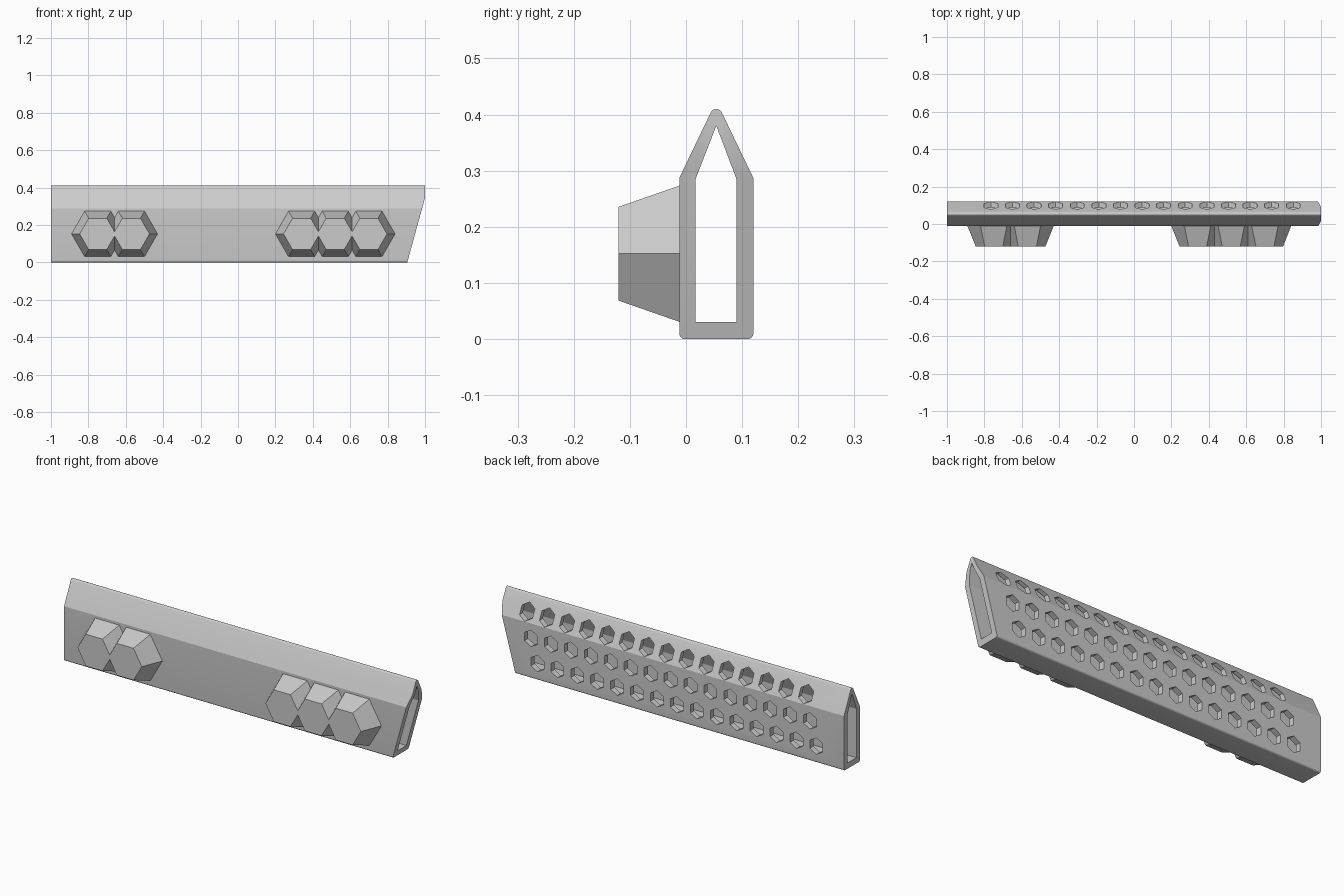
import bpy, bmesh, math

if "Cube" in bpy.data.objects:
    bpy.data.objects.remove(bpy.data.objects["Cube"])

grey = bpy.data.materials.new("light_grey")
grey.diffuse_color = (0.6, 0.6, 0.6, 1)
grey.use_nodes = True
grey.node_tree.nodes["Principled BSDF"].inputs["Base Color"].default_value = grey.diffuse_color


def loft(bm, ring_a, ring_b):
    """Closed solid between two matching rings of 3D points."""
    a = [bm.verts.new(p) for p in ring_a]
    b = [bm.verts.new(p) for p in ring_b]
    n = len(a)
    bm.faces.new(a)
    bm.faces.new(b[::-1])
    for i in range(n):
        bm.faces.new((a[i], b[i], b[(i + 1) % n], a[(i + 1) % n]))


def make(name, pairs):
    bm = bmesh.new()
    for ring_a, ring_b in pairs:
        loft(bm, ring_a, ring_b)
    bmesh.ops.recalc_face_normals(bm, faces=bm.faces)
    mesh = bpy.data.meshes.new(name)
    bm.to_mesh(mesh)
    bm.free()
    mesh.materials.append(grey)
    obj = bpy.data.objects.new(name, mesh)
    bpy.context.collection.objects.link(obj)
    return obj


def arc(cy, cz, r, a0, a1, n):
    angles = [math.radians(a0 + (a1 - a0) * i / n) for i in range(n + 1)]
    return [(cy + r * math.cos(a), cz + r * math.sin(a)) for a in angles]


def along_x(profile, x0, x1):
    return ([(x0, y, z) for y, z in profile], [(x1, y, z) for y, z in profile])


def hexagon(cx, y, cz, r, turn=0):
    return [(cx + r * math.cos(math.radians(60 * i + turn)), y,
             cz + r * math.sin(math.radians(60 * i + turn))) for i in range(6)]


def cut(obj, cutter):
    cutter.hide_render = True
    mod = obj.modifiers.new(cutter.name, 'BOOLEAN')
    mod.operation = 'DIFFERENCE'
    mod.solver = 'EXACT'
    mod.object = cutter
    bpy.context.view_layer.objects.active = obj
    bpy.ops.object.modifier_apply(modifier=mod.name)
    bpy.data.objects.remove(cutter)


# Gabled tube with rounded lower corners and ridge
MID = 0.054
outer = (arc(-0.002, 0.01, 0.01, 180, 270, 6)
         + arc(0.11, 0.01, 0.01, 270, 360, 6)
         + [(0.12, 0.287)] + arc(MID, 0.399, 0.011, 25, 155, 9)
         + [(-0.012, 0.287)])
tube = make("tube_body", [along_x(outer, -1, 1)])

# Hollow core, open at both ends
inner = [(0.017, 0.03), (0.09, 0.03), (0.09, 0.285), (MID, 0.38), (0.017, 0.285)]
cut(tube, make("core_cutter", [along_x(inner, -1.1, 1.1)]))

# Raked right end
wedge = [(0.905 - 0.0275, -0.1), (1.2, -0.1), (1.2, 0.345), (1.0, 0.345)]
cut(tube, make("end_cutter", [([(x, -0.3, z) for x, z in wedge],
                               [(x, 0.3, z) for x, z in wedge])]))

# Three staggered rows of hexagonal holes through the back
holes = []
for row in range(3):
    for col in range(15):
        x = -0.031 + 0.037 * row + 0.1155 * (col - 7)
        z = 0.087 + 0.122 * row
        holes.append((hexagon(x, MID, z, 0.043, 30), hexagon(x, 0.2, z, 0.043, 30)))
cut(tube, make("hole_cutter", holes))

bpy.ops.object.select_all(action='DESELECT')
tube.select_set(True)
bpy.context.view_layer.objects.active = tube
bpy.ops.object.shade_smooth_by_angle(angle=math.radians(20))

# Tapered hexagonal studs on the front
for i, x in enumerate((-0.75, -0.57, 0.34, 0.52, 0.70)):
    make(f"front_stud_{i + 1}", [(hexagon(x, -0.012, 0.152, 0.14),
                                  hexagon(x, -0.12, 0.152, 0.0965))])
